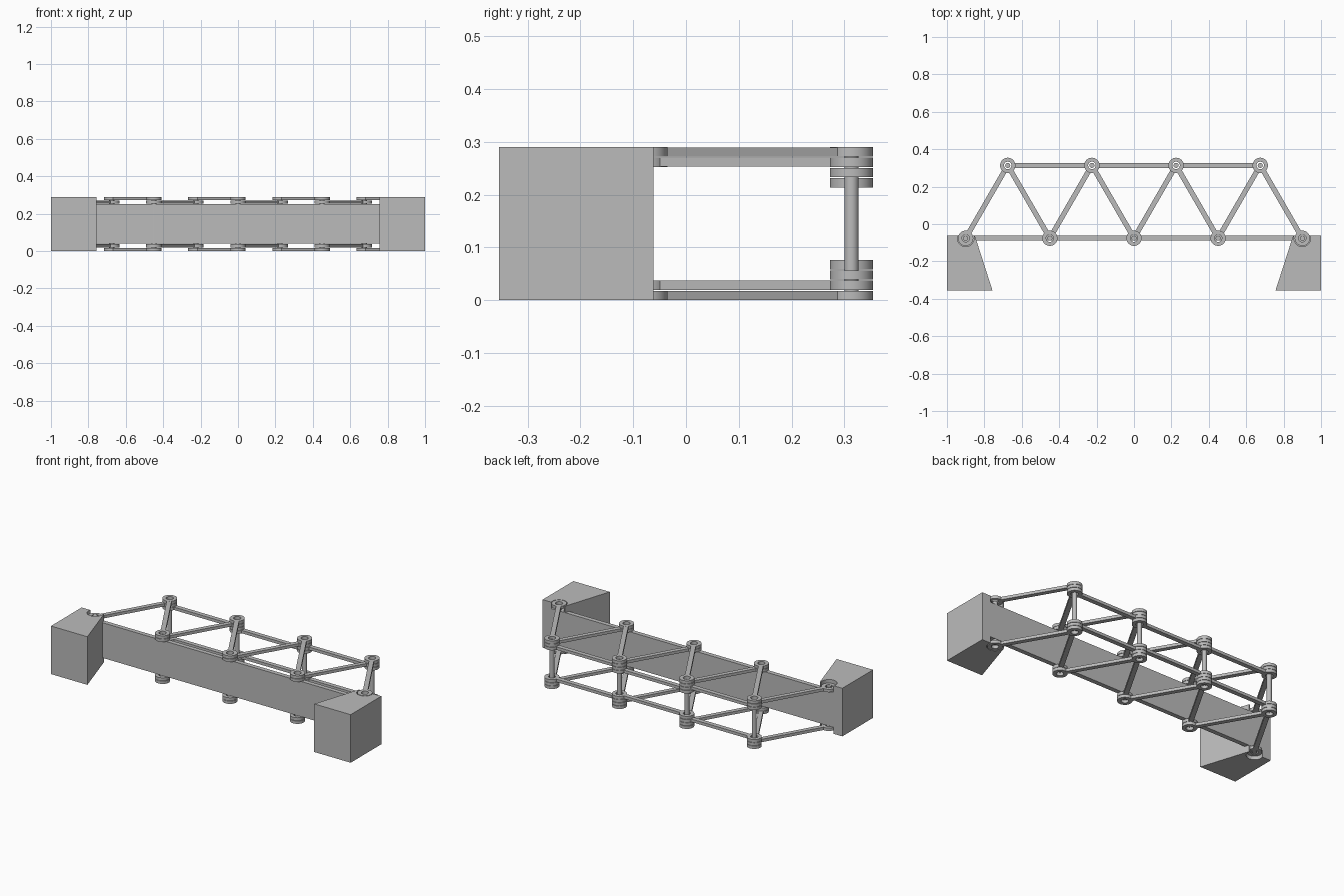
import bpy
import bmesh
from mathutils import Matrix, Vector

cube = bpy.data.objects.get("Cube")
if cube:
    bpy.data.objects.remove(cube, do_unlink=True)

grey = bpy.data.materials.new("plain_grey")
grey.use_nodes = True
COLOUR = (0.5, 0.5, 0.5, 1)
grey.diffuse_color = COLOUR
grey.node_tree.nodes["Principled BSDF"].inputs["Base Color"].default_value = COLOUR

HEIGHT = 0.29
LOW, HIGH = -0.076, 0.3135       # y of the two chords
STEP = 0.45                      # node spacing
RING, HOLE, PIN, HALF = 0.041, 0.02, 0.0135, 0.0135
THICK, PITCH = 0.0175, 0.0195    # link thickness and layer spacing
low_nodes = [Vector((STEP * i, LOW, 0)) for i in range(-2, 3)]
high_nodes = [Vector((STEP * (i - 1.5), HIGH, 0)) for i in range(4)]


def finish(name, bm, smooth=True):
    bmesh.ops.recalc_face_normals(bm, faces=bm.faces)
    mesh = bpy.data.meshes.new(name)
    bm.to_mesh(mesh)
    bm.free()
    mesh.materials.append(grey)
    obj = bpy.data.objects.new(name, mesh)
    bpy.context.collection.objects.link(obj)
    if smooth:
        bpy.ops.object.select_all(action='DESELECT')
        obj.select_set(True)
        bpy.context.view_layer.objects.active = obj
        bpy.ops.object.shade_smooth_by_angle(angle=0.6)
    return obj


def add_box(bm, centre, size, angle=0):
    m = (Matrix.Translation(centre) @ Matrix.Rotation(angle, 4, 'Z')
         @ Matrix.Diagonal((*size, 1)))
    bmesh.ops.create_cube(bm, size=1, matrix=m)


def add_cylinder(bm, centre, radius, depth):
    bmesh.ops.create_cone(bm, cap_ends=True, segments=32, radius1=radius, radius2=radius,
                          depth=depth, matrix=Matrix.Translation(centre))


def add_ring(bm, centre):
    # flat ring made by spinning a rectangular section
    h = THICK / 2
    section = [(HOLE, -h), (RING, -h), (RING, h), (HOLE, h)]
    verts = [bm.verts.new(centre + Vector((r, 0, z))) for r, z in section]
    edges = [bm.edges.new((verts[i], verts[(i + 1) % 4])) for i in range(4)]
    bmesh.ops.spin(bm, geom=verts + edges, cent=centre, axis=(0, 0, 1),
                   angle=6.283185307, steps=32, use_merge=True)


def link(name, a, b, layer):
    # bar with a ring at each end, repeated on both sides of the bridge
    bm = bmesh.new()
    bar = b - a
    inset = (HOLE + RING) / 2
    for side in (0, 1):
        z = THICK / 2 + layer * PITCH
        z = HEIGHT - z if side else z
        lift = Vector((0, 0, z))
        add_ring(bm, a + lift)
        add_ring(bm, b + lift)
        add_box(bm, (a + b) / 2 + lift, (bar.length - 2 * inset, 2 * HALF, THICK * 0.995),
                Vector((1, 0)).angle_signed(bar.xy) * -1)
    finish(name, bm)


# Diagonals: falling ones outside, rising ones one layer in
for i in range(4):
    link("rising_diagonal", low_nodes[i], high_nodes[i], 1)
    link("falling_diagonal", high_nodes[i], low_nodes[i + 1], 0)

# Upper chord in two alternating layers
for i in range(3):
    link("upper_chord", high_nodes[i], high_nodes[i + 1], 2 + i % 2)

# Cross pins
for node in low_nodes + high_nodes:
    bm = bmesh.new()
    centre = node + Vector((0, 0, HEIGHT / 2))
    add_cylinder(bm, centre, PIN, HEIGHT - 2 * THICK)
    finish("cross_pin", bm)

# Deck panels
DECK = HEIGHT - 4 * PITCH
for x0, x1 in ((-2, -1), (-1, 1), (1, 2)):
    bm = bmesh.new()
    add_box(bm, Vector(((x0 + x1) / 2 * STEP, LOW, HEIGHT / 2)),
            ((x1 - x0) * STEP - 0.002, 2 * HALF, DECK))
    finish("deck_panel", bm, False)

# End blocks with round pockets for the end joints
for side, name in ((1, "left_end_block"), (-1, "right_end_block")):
    bm = bmesh.new()
    outline = [(1, -0.3545), (1, -0.062), (0.851, -0.062), (0.757, -0.3545)]
    face = bm.faces.new([bm.verts.new((side * x, y, 0)) for x, y in outline])
    grown = bmesh.ops.extrude_face_region(bm, geom=[face])["geom"]
    bmesh.ops.translate(bm, vec=(0, 0, HEIGHT),
                        verts=[v for v in grown if isinstance(v, bmesh.types.BMVert)])
    block = finish(name, bm, False)
    bm = bmesh.new()
    for z in (0, HEIGHT):
        add_cylinder(bm, Vector((side * 2 * STEP, LOW, z)), RING + 0.004, 4 * PITCH)
    cutter = finish("pocket_cutter", bm, False)
    cutter.hide_render = True
    cutter.hide_viewport = True
    cut = block.modifiers.new("pockets", 'BOOLEAN')
    cut.operation = 'DIFFERENCE'
    cut.solver = 'EXACT'
    cut.object = cutter
